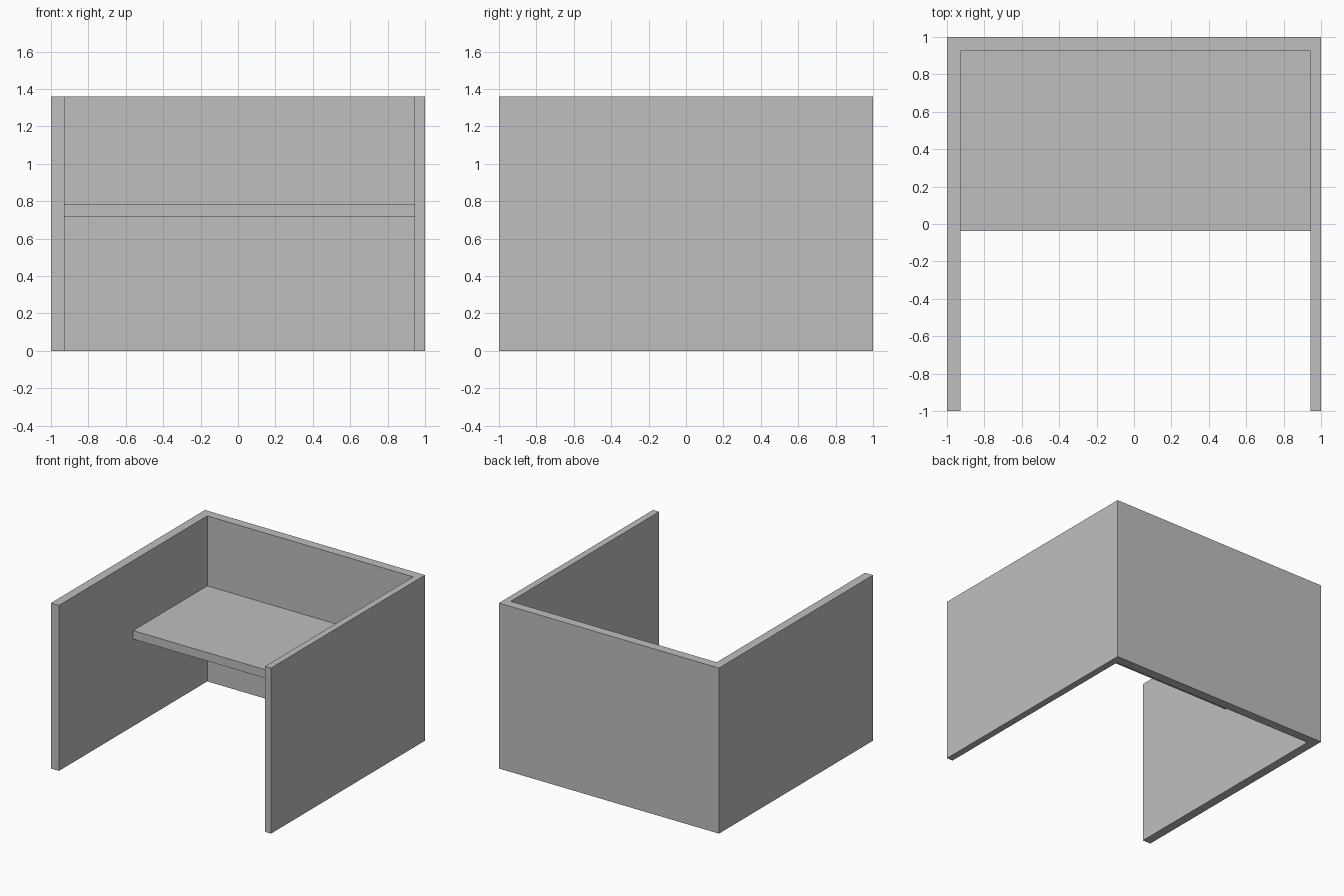
import bpy
import bmesh

cube = bpy.data.objects.get("Cube")
if cube:
    bpy.data.objects.remove(cube, do_unlink=True)

# Single plain grey material
grey = bpy.data.materials.new("plain grey")
grey.use_nodes = True
colour = (0.52, 0.52, 0.52, 1)
grey.diffuse_color = colour
grey.node_tree.nodes["Principled BSDF"].inputs["Base Color"].default_value = colour


def extruded_outline(name, outline, bottom, top):
    """Make a flat-faced solid by raising a plan outline."""
    bm = bmesh.new()
    base = bm.faces.new([bm.verts.new((x, y, bottom)) for x, y in outline])
    raised = bmesh.ops.extrude_face_region(bm, geom=[base], use_keep_orig=True)
    verts = [v for v in raised["geom"] if isinstance(v, bmesh.types.BMVert)]
    bmesh.ops.translate(bm, verts=verts, vec=(0, 0, top - bottom))
    bmesh.ops.recalc_face_normals(bm, faces=bm.faces)
    mesh = bpy.data.meshes.new(name)
    bm.to_mesh(mesh)
    bm.free()
    mesh.materials.append(grey)
    obj = bpy.data.objects.new(name, mesh)
    bpy.context.collection.objects.link(obj)
    return obj


# Inner faces of the walls; the right wall is thicker than the left
right_in, left_in, back_in = -0.927, 0.945, 0.925

# Back and side walls as one U-shaped panel
extruded_outline("surround_walls", [
    (-1, -1), (right_in, -1), (right_in, back_in), (left_in, back_in),
    (left_in, -1), (1, -1), (1, 1), (-1, 1)], 0, 1.36)

# Desk top between the walls
extruded_outline("desk_top", [
    (right_in, -0.037), (left_in, -0.037),
    (left_in, back_in), (right_in, back_in)], 0.715, 0.785)
